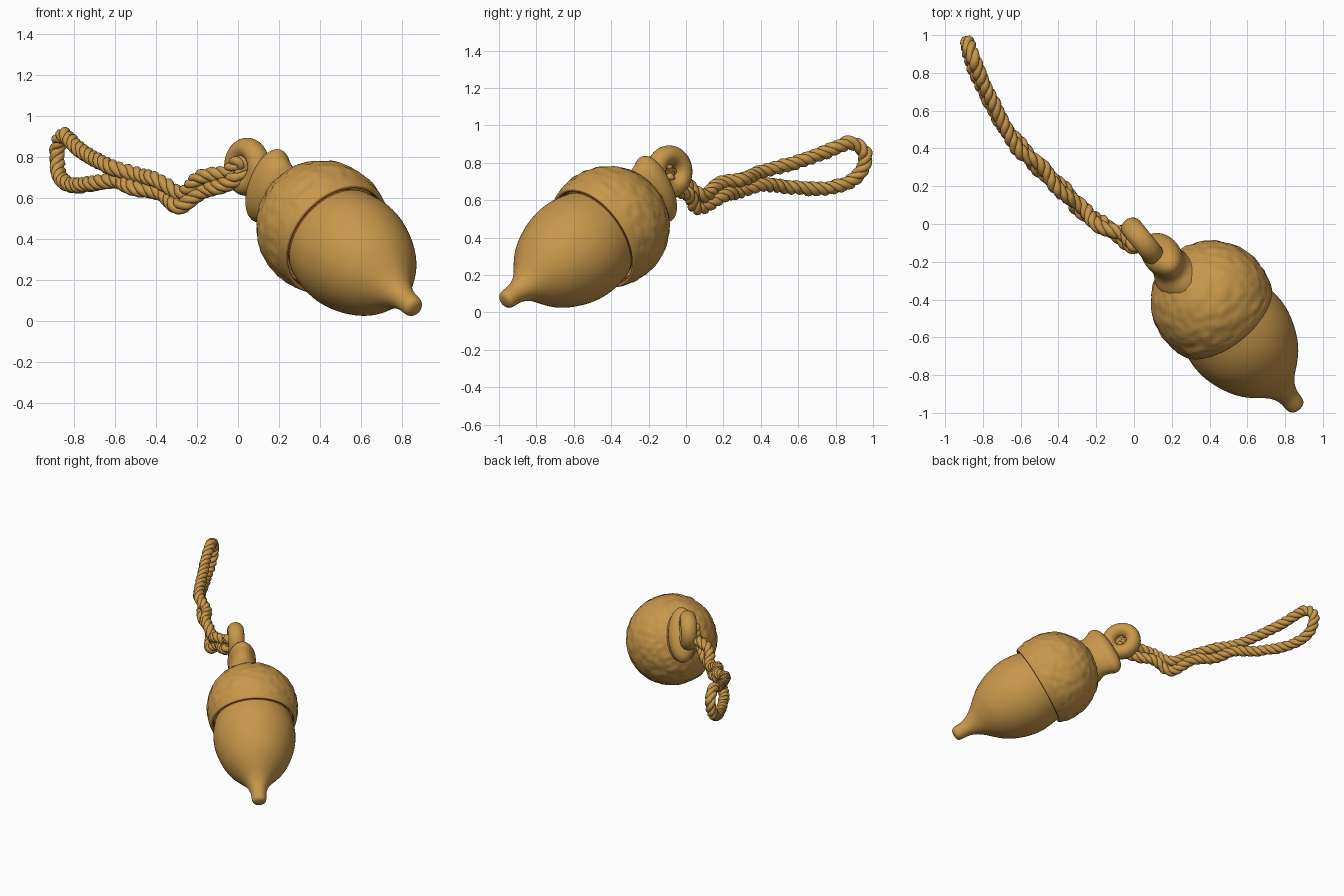
import bpy, bmesh, math
from mathutils import Vector, Matrix, noise

cube = bpy.data.objects.get("Cube")
if cube:
    bpy.data.objects.remove(cube, do_unlink=True)


def make_material(name, rgb):
    m = bpy.data.materials.new(name)
    m.use_nodes = True
    m.diffuse_color = (*rgb, 1)
    m.node_tree.nodes["Principled BSDF"].inputs["Base Color"].default_value = (*rgb, 1)
    return m


GOLD = make_material("golden_tan", (0.58, 0.31, 0.07))
RED = make_material("red_brown", (0.24, 0.06, 0.02))

# Local frame of the acorn: z runs to the tip, y is its upper side
AXIS = Vector((0.55, -0.68, -0.485)).normalized()
SIDE = Vector((0, 0, 1)).cross(AXIS).normalized()
UP = AXIS.cross(SIDE)
FRAME = Matrix((SIDE, UP, AXIS)).transposed().to_4x4()
FRAME.translation = (0.41, -0.41, 0.46)


def smooth_path(points, steps):
    """Catmull-Rom interpolation through the points."""
    pts = [Vector(p) for p in points]
    pts = [pts[0]] + pts + [pts[-1]]
    out = []
    for a, b, c, d in zip(pts, pts[1:], pts[2:], pts[3:]):
        for i in range(steps):
            t = i / steps
            out.append(0.5 * (2 * b + (c - a) * t + (2 * a - 5 * b + 4 * c - d) * t ** 2
                              + (3 * b - a - 3 * c + d) * t ** 3))
    return out + [pts[-1]]


def finish(bm, name, rule=None):
    bmesh.ops.remove_doubles(bm, verts=bm.verts, dist=0.0005)
    bmesh.ops.recalc_face_normals(bm, faces=bm.faces)
    for f in bm.faces:
        f.smooth = True
        f.material_index = int(bool(rule and rule(f)))
    mesh = bpy.data.meshes.new(name)
    bm.transform(FRAME)
    bm.to_mesh(mesh)
    bm.free()
    mesh.materials.append(GOLD)
    mesh.materials.append(RED)
    obj = bpy.data.objects.new(name, mesh)
    bpy.context.collection.objects.link(obj)
    return obj


def loft(name, sections, segments, steps, shift=0, rule=None, bump=None):
    """Stack of ellipses given as (height, half width, half depth)."""
    bm = bmesh.new()
    rows = []
    for z, a, b in smooth_path(sections, steps):
        row = []
        for i in range(segments):
            ang = 2 * math.pi * i / segments
            p = Vector((shift + max(a, 0) * math.cos(ang), max(b, 0) * math.sin(ang), z))
            row.append(bm.verts.new(bump(p) if bump else p))
        rows.append(row)
    for lo, hi in zip(rows, rows[1:]):
        for i in range(segments):
            j = (i + 1) % segments
            bm.faces.new((lo[i], lo[j], hi[j], hi[i]))
    return finish(bm, name, rule)


def lathe(name, profile, segments, steps, **kw):
    return loft(name, [(z, r, r) for z, r in profile], segments, steps, **kw)


# Nut with pointed knob
lathe("nut", [(0.0, 0), (0.02, 0.2), (0.1, 0.262), (0.16, 0.28), (0.23, 0.289), (0.3, 0.287),
              (0.37, 0.273), (0.45, 0.245), (0.52, 0.208), (0.58, 0.16), (0.64, 0.106),
              (0.69, 0.073), (0.74, 0.056), (0.79, 0.052), (0.815, 0.046), (0.828, 0.028),
              (0.832, 0)], 64, 4, rule=lambda f: f.calc_center_median().z < 0.125)


# Dimpled cap with rim
def dimple(p):
    r = math.hypot(p.x, p.y)
    if p.z > 0.085 or (r < 0.296 and p.z > -0.06):
        return p
    return p * (1 + 0.022 * noise.noise(p * 24) + 0.012 * noise.noise(p * 11))


def cap_inside(f):
    c = f.calc_center_median()
    return c.z > -0.02 and f.normal.dot(Vector((c.x, c.y, 0)).normalized()) < -0.5


lathe("cap", [(-0.318, 0), (-0.31, 0.08), (-0.275, 0.165), (-0.21, 0.243), (-0.12, 0.299),
              (-0.03, 0.32), (0.05, 0.319), (0.1, 0.31), (0.125, 0.302), (0.13, 0.292),
              (0.122, 0.283), (0.08, 0.281), (0.02, 0.27), (0.0, 0)], 112, 7,
      rule=cap_inside, bump=dimple)

# Upright oval stem
loft("stem", [(-0.21, 0.13, 0.19), (-0.27, 0.125, 0.18), (-0.32, 0.102, 0.165),
              (-0.365, 0.096, 0.178), (-0.4, 0.1, 0.196), (-0.435, 0.096, 0.19),
              (-0.465, 0.076, 0.155), (-0.482, 0.04, 0.08), (-0.485, 0, 0)],
     48, 4, shift=-0.05)

# Hanging ring
bm = bmesh.new()
N, M, RING, TUBE = 48, 20, 0.09, 0.052
grid = []
for i in range(N):
    a = 2 * math.pi * i / N
    row = []
    for j in range(M):
        b = 2 * math.pi * j / M
        r = RING + TUBE * math.cos(b)
        row.append(bm.verts.new((-0.083 + 1.1 * TUBE * math.sin(b),
                                 0.022 + r * math.cos(a), -0.56 + r * math.sin(a))))
    grid.append(row)
for i in range(N):
    for j in range(M):
        k, l = (i + 1) % N, (j + 1) % M
        bm.faces.new((grid[i][j], grid[k][j], grid[k][l], grid[i][l]))
finish(bm, "hanging_ring")

# Cord: a doubled strand that ends in a loop
spine = [(-0.07, -0.06, 0.69), (-0.18, 0.0, 0.665), (-0.28, 0.08, 0.59), (-0.39, 0.19, 0.655),
         (-0.5, 0.3, 0.68), (-0.6, 0.4, 0.715)]
end_loop = [(-0.7, 0.53, 0.67), (-0.8, 0.72, 0.66), (-0.86, 0.86, 0.69), (-0.88, 0.94, 0.76),
            (-0.878, 0.955, 0.85), (-0.85, 0.88, 0.905), (-0.79, 0.73, 0.85), (-0.7, 0.55, 0.79)]
hole = Vector((0.05, -0.085, 0.745))
lower, upper = [], []
for i, p in enumerate(spine):
    off = Vector((0.01, 0.01, 0)) * (-1) ** i + Vector((0, 0, 0.032))
    lower.append(Vector(p) - off)
    upper.append(Vector(p) + off)
path = smooth_path([hole, (0.0, -0.12, 0.7)] + lower + end_loop + upper[::-1]
                   + [(0.0, -0.11, 0.77), hole], 16)

PLIES, PITCH = 3, 0.15
for ply in range(PLIES):
    curve = bpy.data.curves.new("cord_ply", "CURVE")
    curve.dimensions = "3D"
    curve.bevel_depth = 0.021
    curve.bevel_resolution = 2
    curve.use_fill_caps = True
    spline = curve.splines.new("POLY")
    spline.points.add(len(path) - 1)
    travelled = 0
    for i, p in enumerate(path):
        tangent = (path[min(i + 1, len(path) - 1)] - path[max(i - 1, 0)]).normalized()
        travelled += (p - path[i - 1]).length if i else 0
        out = tangent.cross(Vector((0.75, 0.66, 0))).normalized()
        ang = 2 * math.pi * (travelled / PITCH + ply / PLIES)
        q = p + Matrix.Rotation(ang, 3, tangent) @ out * 0.019
        spline.points[i].co = (*q, 1)
        spline.points[i].radius = 1 + 0.25 * noise.noise(q * 30)
    curve.materials.append(GOLD)
    obj = bpy.data.objects.new("cord_ply_%d" % (ply + 1), curve)
    bpy.context.collection.objects.link(obj)
    bpy.ops.object.select_all(action="DESELECT")
    obj.select_set(True)
    bpy.context.view_layer.objects.active = obj
    bpy.ops.object.convert(target="MESH")
    bpy.ops.object.shade_smooth()
